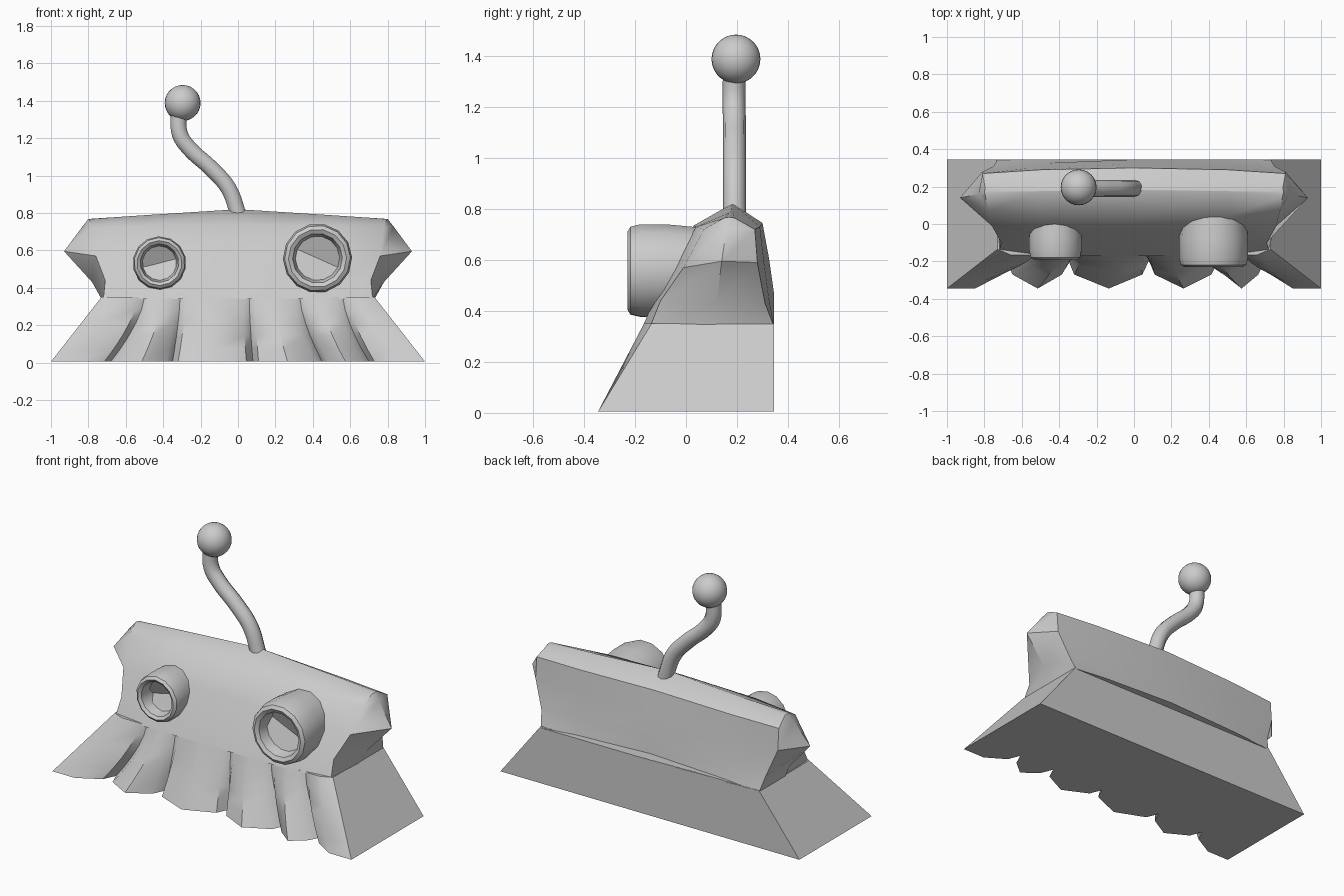
import bpy, bmesh, math
from mathutils import Vector

if "Cube" in bpy.data.objects:
    bpy.data.objects.remove(bpy.data.objects["Cube"])


def make(name, bm, angle=35):
    bmesh.ops.recalc_face_normals(bm, faces=bm.faces)
    me = bpy.data.meshes.new(name)
    bm.to_mesh(me)
    bm.free()
    ob = bpy.data.objects.new(name, me)
    bpy.context.collection.objects.link(ob)
    finish(ob, angle)
    return ob


def finish(ob, angle):
    bpy.ops.object.select_all(action='DESELECT')
    ob.select_set(True)
    bpy.context.view_layer.objects.active = ob
    bpy.ops.object.shade_smooth_by_angle(angle=math.radians(angle))


def loft(name, rings, angle=35, floor=True, top=True):
    bm = bmesh.new()
    vs = [[bm.verts.new(p) for p in r] for r in rings]
    n = len(vs[0])
    for a, b in zip(vs, vs[1:]):
        for i in range(n):
            j = (i + 1) % n
            bm.faces.new((a[i], a[j], b[j], b[i]))
    if floor:
        bm.faces.new(vs[0][::-1])
    if top:
        bm.faces.new(vs[-1])
    return make(name, bm, angle)


def mirror_ring(half):
    # half runs from front centre to back centre on the right side
    return half + [(-x, y, z) for x, y, z in half[-2:0:-1]]


# Upper body: horizontal rings with a pointed cheek at each end
ridge = [(0, .18, .82), (.8, .17, .768)]
rings = [
    [(0, -.17, .34), (.5, -.17, .34), (.72, -.14, .34), (.73, .1, .34), (.73, .345, .34), (.5, .345, .36), (0, .345, .38)],
    [(0, -.13, .43), (.5, -.13, .43), (.71, -.10, .44), (.78, .12, .43), (.75, .31, .43), (.5, .325, .45), (0, .345, .47)],
    [(0, -.04, .6), (.5, -.04, .6), (.76, -.01, .57), (.93, .14, .595), (.81, .28, .59), (.5, .305, .6), (0, .325, .61)],
    [(0, .03, .735), (.5, .04, .73), (.78, .07, .72), (.83, .16, .73), (.81, .27, .72), (.5, .29, .73), (0, .3, .745)],
    [ridge[0], (.5, .175, .788), (.795, .15, .765), ridge[1], (.795, .19, .765), (.5, .185, .788), (0, .185, .82)],
]
loft("upper_body", [mirror_ring(r) for r in rings], 40)

# Pleated skirt: lobes between valleys that lean outward toward the floor
low = [-.68, -.35, .08, .45, .70]
high = [-.50, -.31, .06, .33, .56]


def skirt_ring(t):
    z = .005 + .345 * t
    s = 1 - (1 - t) ** 1.5
    edge = 1 - .27 * t
    mix = lambda a, b, k: a + (b - a) * k
    val = [mix(a, b, s) for a, b in zip(low, high)]
    crest = mix(-.345, -.165, t)
    side = mix(-.27, -.165, t)
    deep = mix(-.195, -.155, t)
    pts = [(-edge, mix(-.345, -.135, t), z), (mix(-.85, -.66, t), crest, z)]
    for i, v in enumerate(val):
        pts += [(v - .035, side, z), (v, deep, z), (v + .03, side, z)]
        if i < 4:
            pts.append((mix(v, val[i + 1], .5), crest, z))
    pts += [(mix(.85, .66, t), crest, z), (edge, mix(-.345, -.135, t), z),
            (edge, .345, z), (-edge, .345, z)]
    return pts


loft("pleated_skirt", [skirt_ring(t / 5) for t in range(6)], 40)


# Hollow eye tubes with a creased floor
def eye_tube(name, cx, cz, r, front, back, tilt):
    n = 14
    prof = [(r * .92, back), (r, (front + back) / 2), (r, front + .05), (r * .95, front + .012),
            (r * .84, front), (r * .72, front + .012), (r * .64, front + .07)]
    bm = bmesh.new()
    loops = []
    for rad, y in prof:
        loops.append([bm.verts.new((cx + rad * math.cos(2 * math.pi * i / n + tilt), y,
                                    cz + rad * math.sin(2 * math.pi * i / n + tilt))) for i in range(n)])
    for a, b in zip(loops, loops[1:]):
        for i in range(n):
            j = (i + 1) % n
            bm.faces.new((a[i], a[j], b[j], b[i]))
    bm.faces.new(loops[0])
    last = loops[-1]
    # lower lid slopes in to the crease, upper half runs back out
    for i in (0, n // 2):
        last[i].co.y += .035
    bm.faces.new(last[:n // 2 + 1])
    bm.faces.new(last[n // 2:] + [last[0]])
    make(name, bm, 40)


eye_tube("left_eye_tube", -.42, .532, .143, -.19, .05, .25)
eye_tube("right_eye_tube", .425, .558, .185, -.23, .08, -.42)

# Bent antenna stem
cu = bpy.data.curves.new("antenna_stem", 'CURVE')
cu.dimensions = '3D'
cu.bevel_depth = .045
cu.bevel_resolution = 3
cu.resolution_u = 5
cu.use_fill_caps = True
path = [(.005, .19, .78), (-.05, .19, .93), (-.145, .19, 1.04), (-.26, .19, 1.145), (-.31, .188, 1.22), (-.318, .19, 1.34)]
sp = cu.splines.new('BEZIER')
sp.bezier_points.add(len(path) - 1)
for bp, p in zip(sp.bezier_points, path):
    bp.co = Vector(p)
    bp.handle_left_type = bp.handle_right_type = 'AUTO'
stem = bpy.data.objects.new("antenna_stem", cu)
bpy.context.collection.objects.link(stem)

# Antenna ball
bpy.ops.mesh.primitive_uv_sphere_add(segments=24, ring_count=14, radius=.096, location=(-.296, .196, 1.388))
ball = bpy.context.object
ball.name = "antenna_ball"
finish(ball, 40)
